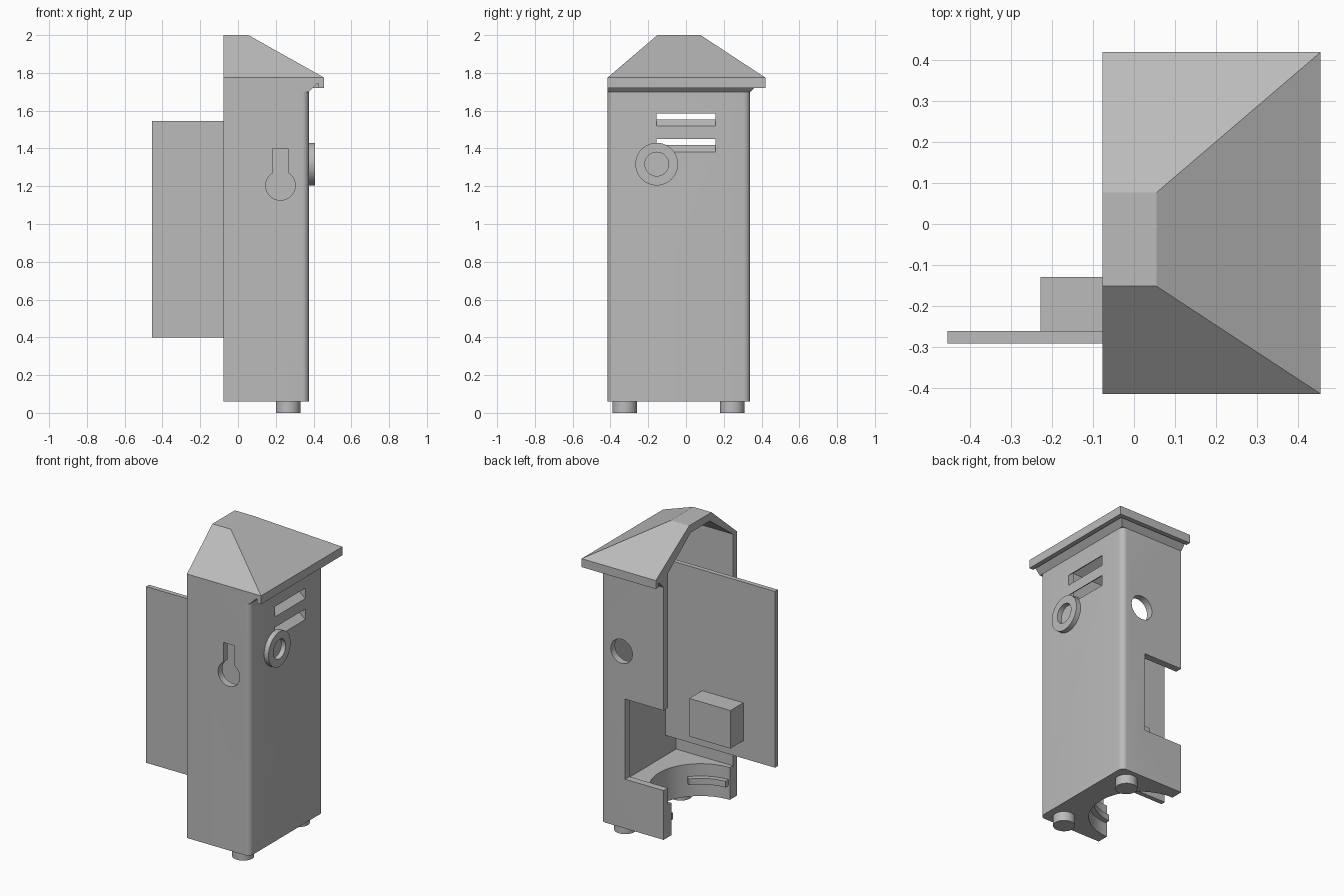
import bpy, bmesh, math
from math import cos, sin, radians

cube = bpy.data.objects.get("Cube")
if cube:
    bpy.data.objects.remove(cube, do_unlink=True)

grey = bpy.data.materials.new("plain grey")
grey.use_nodes = True
grey.diffuse_color = (0.5, 0.5, 0.5, 1)
grey.node_tree.nodes["Principled BSDF"].inputs["Base Color"].default_value = (0.5, 0.5, 0.5, 1)

# Main dimensions: open side, outer and inner walls
OPEN, RIGHT, FRONT, BACK = -0.077, 0.375, -0.415, 0.34
WALL = 0.045
IN_X, IN_F, IN_B = RIGHT - WALL, FRONT + WALL, BACK - WALL
BOTTOM, FLOOR, EAVE, SLAB = 0.06, 0.27, 1.70, 1.745
ROOF_X, ROOF_B, ROOF_Z = 0.456, 0.42, 1.775


def finish(name, bm):
    bmesh.ops.recalc_face_normals(bm, faces=bm.faces)
    me = bpy.data.meshes.new(name)
    bm.to_mesh(me)
    bm.free()
    me.materials.append(grey)
    ob = bpy.data.objects.new(name, me)
    bpy.context.collection.objects.link(ob)
    return ob


def prism(name, pts, axis, lo, hi):
    """Extrude a 2D outline along one axis."""
    place = {"x": lambda a, b, h: (h, a, b),
             "y": lambda a, b, h: (a, h, b),
             "z": lambda a, b, h: (a, b, h)}[axis]
    bm = bmesh.new()
    face = bm.faces.new([bm.verts.new(place(a, b, lo)) for a, b in pts])
    ext = bmesh.ops.extrude_face_region(bm, geom=[face])
    start, end = place(0, 0, lo), place(0, 0, hi)
    move = [e - s for s, e in zip(start, end)]
    verts = [v for v in ext["geom"] if isinstance(v, bmesh.types.BMVert)]
    bmesh.ops.translate(bm, verts=verts, vec=move)
    return finish(name, bm)


def rect(a0, a1, b0, b1):
    return [(a0, b0), (a1, b0), (a1, b1), (a0, b1)]


def box(name, x0, x1, y0, y1, z0, z1):
    return prism(name, rect(x0, x1, y0, y1), "z", z0, z1)


def arc(cx, cy, r, a0, a1, n):
    return [(cx + r * cos(radians(a0 + (a1 - a0) * i / n)),
             cy + r * sin(radians(a0 + (a1 - a0) * i / n))) for i in range(n + 1)]


def circle(cx, cy, r, n=40):
    return arc(cx, cy, r, 0, 360, n)[:-1]


def layers(name, levels):
    """Convex solid through stacked rectangles (x0, x1, y0, y1, z)."""
    bm = bmesh.new()
    for x0, x1, y0, y1, z in levels:
        for x, y in rect(x0, x1, y0, y1):
            bm.verts.new((x, y, z))
    bmesh.ops.convex_hull(bm, input=bm.verts)
    bmesh.ops.dissolve_limit(bm, angle_limit=radians(1), verts=bm.verts, edges=bm.edges)
    return finish(name, bm)


def cut(target, *cutters):
    for c in cutters:
        c.hide_render = True
        m = target.modifiers.new("cut", "BOOLEAN")
        m.operation, m.solver, m.object = "DIFFERENCE", "EXACT", c
        bpy.context.view_layer.objects.active = target
        bpy.ops.object.modifier_apply(modifier=m.name)
        bpy.data.objects.remove(c, do_unlink=True)


def smooth(ob):
    bpy.ops.object.select_all(action="DESELECT")
    ob.select_set(True)
    bpy.context.view_layer.objects.active = ob
    bpy.ops.object.shade_smooth_by_angle(angle=radians(30))


def room(lo, hi):
    return box("room_cutter", OPEN - 0.2, IN_X, IN_F, IN_B, lo, hi)


# Housing: box with two rounded corners, open on one side
R = 0.035
outline = [(OPEN, FRONT)] + arc(RIGHT - R, FRONT + R, R, -90, 0, 8) \
    + arc(RIGHT - R, BACK - R, R, 0, 90, 8) + [(OPEN, BACK)]
housing = prism("housing", outline, "z", BOTTOM, SLAB)
cut(housing, room(FLOOR, 2.2))

# Round recess in the thick floor
CY = -0.04
cut(housing, prism("recess_cutter", circle(OPEN, CY, 0.30, 64), "z", -0.1, FLOOR + 0.05))

# Keyhole in the front, round hole and lower notch in the back
KX, KZ, KR, KW = 0.225, 1.204, 0.078, 0.04
a = math.degrees(math.asin(KW / KR))
keyhole = [(KX + KW, 1.40), (KX - KW, 1.40)] + arc(KX, KZ, KR, 90 + a, 450 - a, 36)
cut(housing,
    prism("keyhole_cutter", keyhole, "y", FRONT - 0.1, IN_F + 0.05),
    prism("hole_cutter", circle(KX, KZ, KR), "y", IN_B - 0.05, BACK + 0.1),
    box("notch_cutter", OPEN - 0.1, 0.2, IN_B - 0.02, BACK + 0.1, 0.38, 0.90))

# Vent slots that rise towards the inside
for z0, z1 in ((1.518, 1.585), (1.382, 1.45)):
    xo, xi, rise = RIGHT + 0.05, RIGHT - 0.1, 0.8
    slot = [(xo, z0 - 0.05 * rise), (xo, z1 - 0.05 * rise),
            (xi, z1 + 0.1 * rise), (xi, z0 + 0.1 * rise)]
    cut(housing, prism("slot_cutter", slot, "y", -0.155, 0.155))
smooth(housing)

# Flared collar under the eaves
collar = layers("eave_collar", [(OPEN, RIGHT, FRONT, BACK, EAVE),
                                (OPEN, RIGHT + 0.045, FRONT, BACK + 0.045, SLAB)])
cut(collar, room(1, 2.2))

# Hollow hipped roof
roof = layers("roof", [(OPEN, ROOF_X, FRONT, ROOF_B, SLAB),
                       (OPEN, ROOF_X, FRONT, ROOF_B, ROOF_Z),
                       (OPEN, 0.055, -0.152, 0.077, 2.0)])
cut(roof, layers("attic_cutter", [(OPEN - 0.2, IN_X, IN_F, IN_B, 1.7),
                                  (OPEN - 0.2, IN_X, IN_F, IN_B, 1.775),
                                  (OPEN - 0.2, 0.04, -0.135, 0.06, 1.95)]))

# Drip lips along the overhanging edges
LIP = 0.03
box("side_drip_lip", ROOF_X - LIP, ROOF_X, FRONT, ROOF_B, 1.72, SLAB)
box("back_drip_lip", OPEN, ROOF_X - LIP, ROOF_B - LIP, ROOF_B, 1.72, SLAB)

# Sliding panel with its block
box("panel", -0.456, IN_X, -0.292, -0.262, 0.40, 1.545)
box("panel_block", -0.228, 0.067, -0.262, -0.13, 0.514, 0.761)

# Ring on the side
ring = prism("side_ring", circle(-0.155, 1.317, 0.113, 48), "x", RIGHT - 0.005, 0.407)
cut(ring, prism("ring_cutter", circle(-0.155, 1.317, 0.063), "x", RIGHT + 0.001, 0.5))
smooth(ring)

# Curved ribs inside the floor recess
for side, name in ((-1, "front_rib"), (1, "back_rib")):
    rib = arc(OPEN, CY, 0.268, side * 88, side * 40, 12) \
        + arc(OPEN, CY, 0.305, side * 40, side * 88, 12)
    smooth(prism(name, rib, "z", 0.15, 0.19))

# Feet
for y, name in ((-0.325, "front_foot"), (0.245, "back_foot")):
    smooth(prism(name, circle(0.265, y, 0.065, 32), "z", 0, BOTTOM + 0.002))
